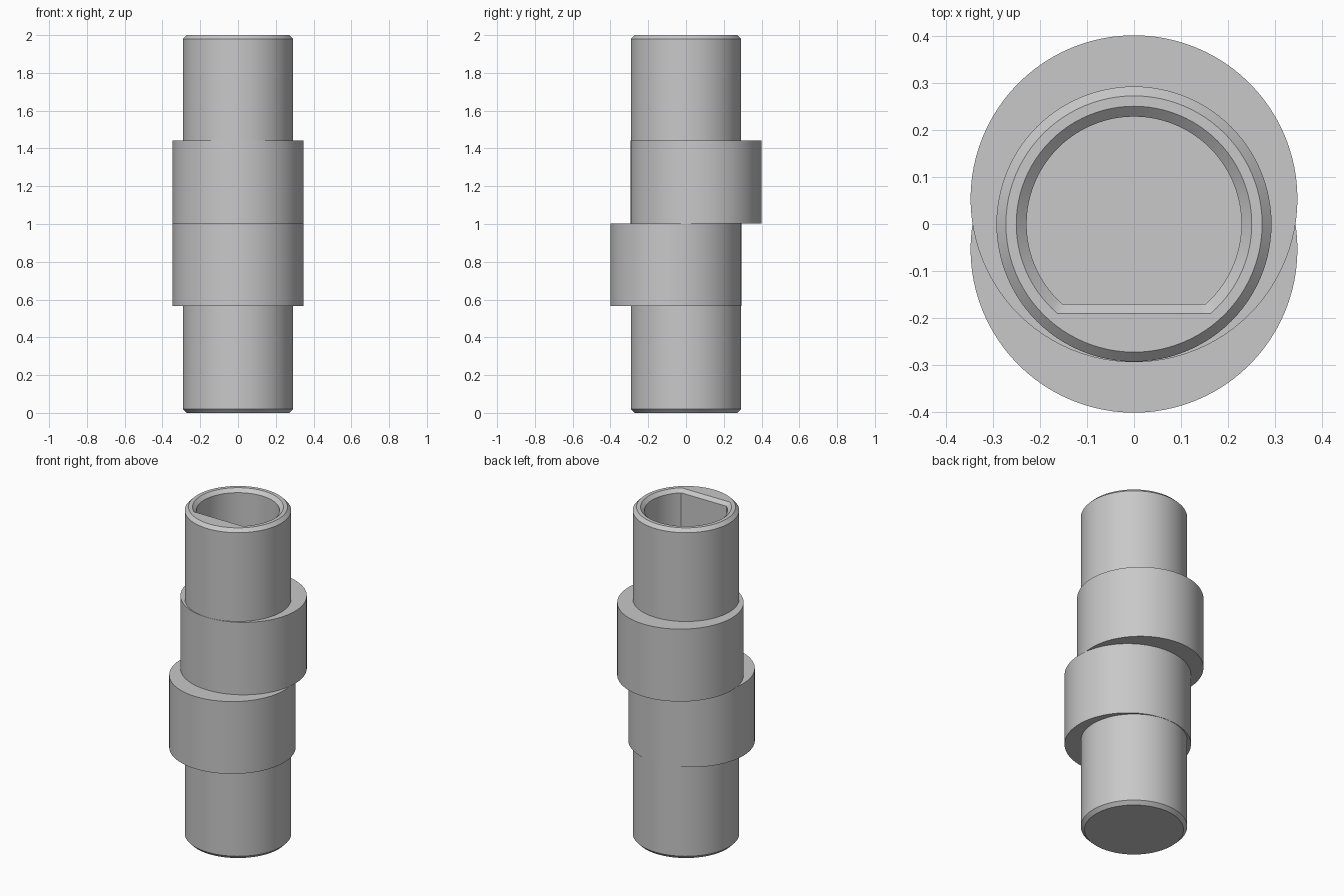
import bpy
import bmesh
import math

if "Cube" in bpy.data.objects:
    bpy.data.objects.remove(bpy.data.objects["Cube"], do_unlink=True)

SEGMENTS = 96
FLAT_SEGMENTS = 22
SHAFT_RADIUS = 0.292
DISC_RADIUS = 0.347
DISC_OFFSET = 0.0535
CHAMFER = 0.02

# Single grey metal
metal = bpy.data.materials.new("grey_metal")
metal.use_nodes = True
grey = (0.58, 0.58, 0.58, 1)
metal.diffuse_color = grey
metal.node_tree.nodes["Principled BSDF"].inputs["Base Color"].default_value = grey


def circle(radius, z, y=0.0):
    """Round outline starting at the lower right."""
    start = -math.pi / 4
    step = math.tau / SEGMENTS
    return [(radius * math.cos(start + i * step),
             y + radius * math.sin(start + i * step), z) for i in range(SEGMENTS)]


def d_outline(radius, flat, z):
    """Round outline cut by a straight side at y = -flat."""
    start = -math.asin(flat / radius)
    sweep = math.pi - 2 * start
    arc = SEGMENTS - FLAT_SEGMENTS
    points = [(radius * math.cos(start + sweep * i / arc),
               radius * math.sin(start + sweep * i / arc), z) for i in range(arc + 1)]
    half = radius * math.cos(start)
    points += [(half * (2 * i / FLAT_SEGMENTS - 1), -flat, z)
               for i in range(1, FLAT_SEGMENTS)]
    return points


def loft(name, outlines):
    """Join successive outlines into a solid with capped ends."""
    bm = bmesh.new()
    rings = [[bm.verts.new(p) for p in outline] for outline in outlines]
    for a, b in zip(rings, rings[1:]):
        for i in range(SEGMENTS):
            j = (i + 1) % SEGMENTS
            bm.faces.new((a[i], a[j], b[j], b[i]))
    bm.faces.new(list(reversed(rings[0])))
    bm.faces.new(rings[-1])
    for face in bm.faces:
        face.smooth = True
    mesh = bpy.data.meshes.new(name)
    bm.to_mesh(mesh)
    bm.free()
    mesh.set_sharp_from_angle(angle=math.radians(30))
    mesh.materials.append(metal)
    obj = bpy.data.objects.new(name, mesh)
    bpy.context.collection.objects.link(obj)
    return obj


# Chamfered shaft with a blind D-shaped socket in its top
rim = SHAFT_RADIUS - CHAMFER
loft("shaft", [
    circle(rim, 0),
    circle(SHAFT_RADIUS, CHAMFER),
    circle(SHAFT_RADIUS, 2 - CHAMFER),
    circle(rim, 2),
    d_outline(0.25, 0.19, 2),
    d_outline(0.228, 0.17, 2 - CHAMFER),
    d_outline(0.228, 0.17, 1.44),
])

# Two eccentric discs thrown to opposite sides
for name, side, low, high in (("lower_eccentric", -1, 0.565, 1.003),
                              ("upper_eccentric", 1, 1.003, 1.442)):
    loft(name, [circle(DISC_RADIUS, z, side * DISC_OFFSET) for z in (low, high)])
